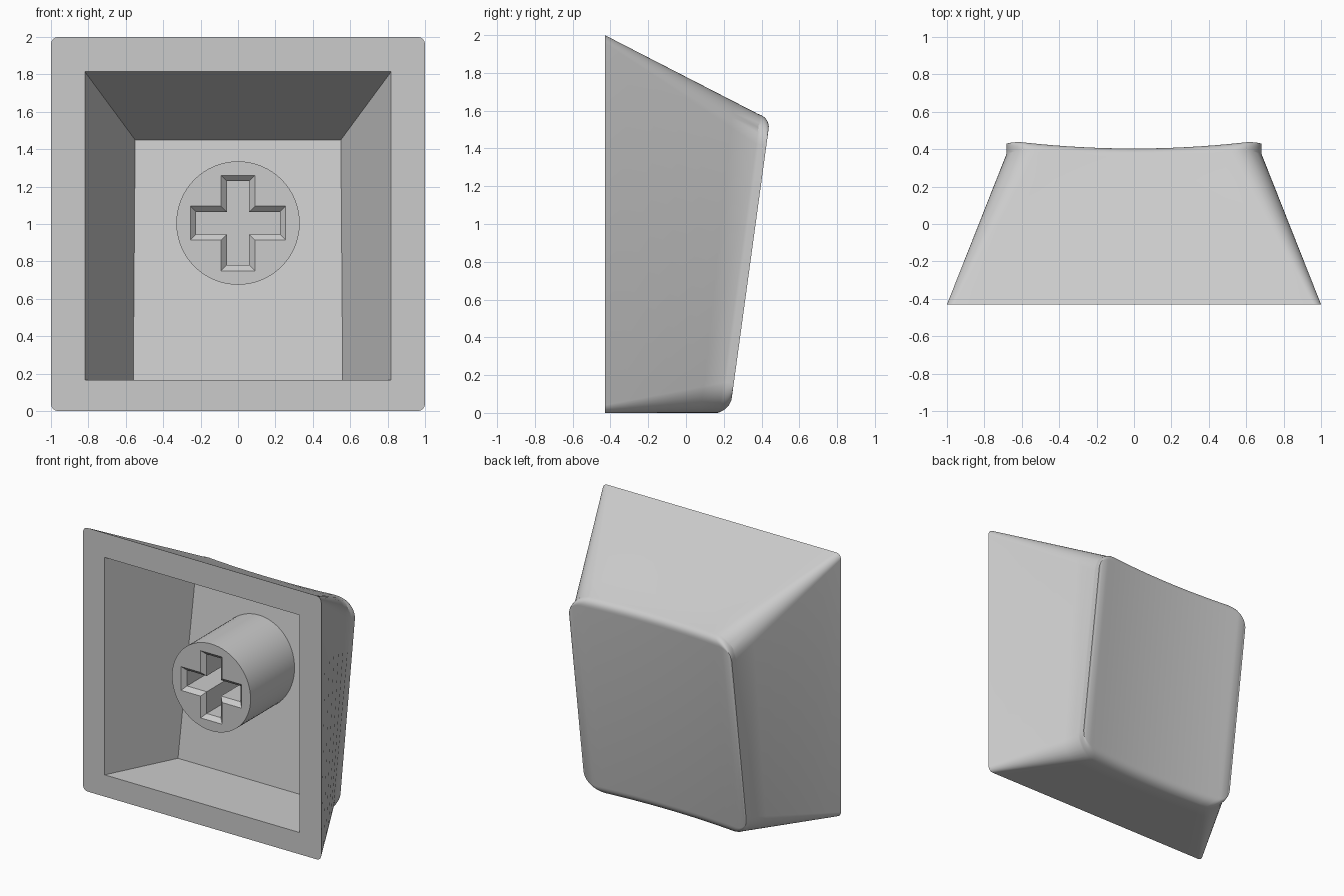
import bpy, bmesh, math
from mathutils import Matrix

cube = bpy.data.objects.get("Cube")
if cube:
    bpy.data.objects.remove(cube)

# One plain grey plastic
grey = bpy.data.materials.new("grey_plastic")
grey.use_nodes = True
colour = (0.6, 0.6, 0.6, 1)
grey.diffuse_color = colour
grey.node_tree.nodes["Principled BSDF"].inputs["Base Color"].default_value = colour

RIM_Y = -0.43


def make_object(name, bm):
    bmesh.ops.recalc_face_normals(bm, faces=bm.faces)
    mesh = bpy.data.meshes.new(name)
    bm.to_mesh(mesh)
    bm.free()
    mesh.materials.append(grey)
    obj = bpy.data.objects.new(name, mesh)
    bpy.context.collection.objects.link(obj)
    return obj


def loft(name, rings, cap_last=True):
    """Skin rings of equal length; the first ring is always capped."""
    bm = bmesh.new()
    loops = [[bm.verts.new(p) for p in ring] for ring in rings]
    n = len(loops[0])
    for a, b in zip(loops, loops[1:]):
        for i in range(n):
            j = (i + 1) % n
            bm.faces.new((a[i], a[j], b[j], b[i]))
    bm.faces.new(loops[0])
    top = loops[-1]
    if cap_last:
        bm.faces.new(top)
    else:
        # Strips between mirrored points keep the dish cylindrical
        for i in range(n // 2 - 1):
            bm.faces.new((top[i], top[i + 1], top[n - 2 - i], top[n - 1 - i]))
    return make_object(name, bm)


def activate(obj):
    bpy.ops.object.select_all(action='DESELECT')
    obj.select_set(True)
    bpy.context.view_layer.objects.active = obj


def cut(obj, cutter):
    cutter.hide_render = True
    mod = obj.modifiers.new("cut", 'BOOLEAN')
    mod.operation = 'DIFFERENCE'
    mod.solver = 'EXACT'
    mod.object = cutter
    activate(obj)
    bpy.ops.object.modifier_apply(modifier=mod.name)
    bpy.data.objects.remove(cutter)


def smooth(obj, degrees):
    activate(obj)
    bpy.ops.object.shade_smooth_by_angle(angle=math.radians(degrees))


def rounded_rect(hw, z0, z1, r, arc=8, side=8):
    """Rounded rectangle as (x, z), symmetric in x and in z."""
    hh, zc = (z1 - z0) / 2, (z0 + z1) / 2
    quarter = []
    for i in range(arc + 1):
        a = math.pi / 2 * i / arc
        quarter.append((hw - r + r * math.cos(a), hh - r + r * math.sin(a)))
    quarter += [((hw - r) * (1 - i / side), hh) for i in range(1, side)]
    upper = quarter + [(0, hh)] + [(-x, z) for x, z in reversed(quarter)]
    ring = upper + [(x, -z) for x, z in reversed(upper)]
    return [(x, zc + z) for x, z in ring]


def dished_top(x, z):
    return 0.437 - 0.137 * (1.5 - z) - 0.036 * (1 - min(1, (x / 0.62) ** 2))


# Cap shell: straight walls, rounded shoulder, dished face
base = [(x, RIM_Y, z) for x, z in rounded_rect(1, 0, 2, 0.04)]
shoulder = []
for k in range(8):
    t = k / 7
    inset = 2 * t * (1 - t) * 0.016 + t * t * 0.07
    drop = (1 - t) ** 2 * 0.055
    ring = rounded_rect(0.683, inset, 1.582 - inset, 0.16 - inset)
    shoulder.append([(x, dished_top(x, z) - drop, z) for x, z in ring])
walls = []
for k in range(6):
    t = k / 6
    walls.append([tuple(a + (b - a) * t for a, b in zip(p, q))
                  for p, q in zip(base, shoulder[0])])
shell = loft("cap_shell", walls + shoulder, cap_last=False)

# Hollow inside, with a sloping ceiling parallel to the face
mouth = [(x, RIM_Y - 0.01, z) for x, z in
         ((0.823, 1.82), (-0.823, 1.82), (-0.823, 0.165), (0.823, 0.165))]
ceiling = [(0.55, 0.27, 1.45), (-0.55, 0.27, 1.45),
           (-0.56, 0.08, 0.165), (0.56, 0.08, 0.165)]
cut(shell, loft("hollow_cutter", [mouth, ceiling]))
smooth(shell, 28)

# Round stem rising from the ceiling
STEM_Y, STEM_Z = -0.32, 1.005
STEM_END = 0.27
bm = bmesh.new()
bmesh.ops.create_cone(
    bm, cap_ends=True, segments=64, radius1=0.33, radius2=0.33,
    depth=STEM_END - STEM_Y,
    matrix=Matrix.Translation((0, (STEM_Y + STEM_END) / 2, STEM_Z))
    @ Matrix.Rotation(math.pi / 2, 4, 'X'))
stem = make_object("stem", bm)


def cross(length, half, y):
    """Plus-shaped ring built from one arm turned four times."""
    arm = [(length, -half), (length, half), (half, half)]
    ring = []
    for _ in range(4):
        ring += [(x, y, STEM_Z + z) for x, z in arm]
        arm = [(-z, x) for x, z in arm]
    return ring


# Cross socket with a chamfered mouth
socket = [cross(0.265, 0.1, STEM_Y - 0.01), cross(0.225, 0.06, STEM_Y + 0.03),
          cross(0.225, 0.06, 0.1)]
cut(stem, loft("socket_cutter", socket))
smooth(stem, 25)
